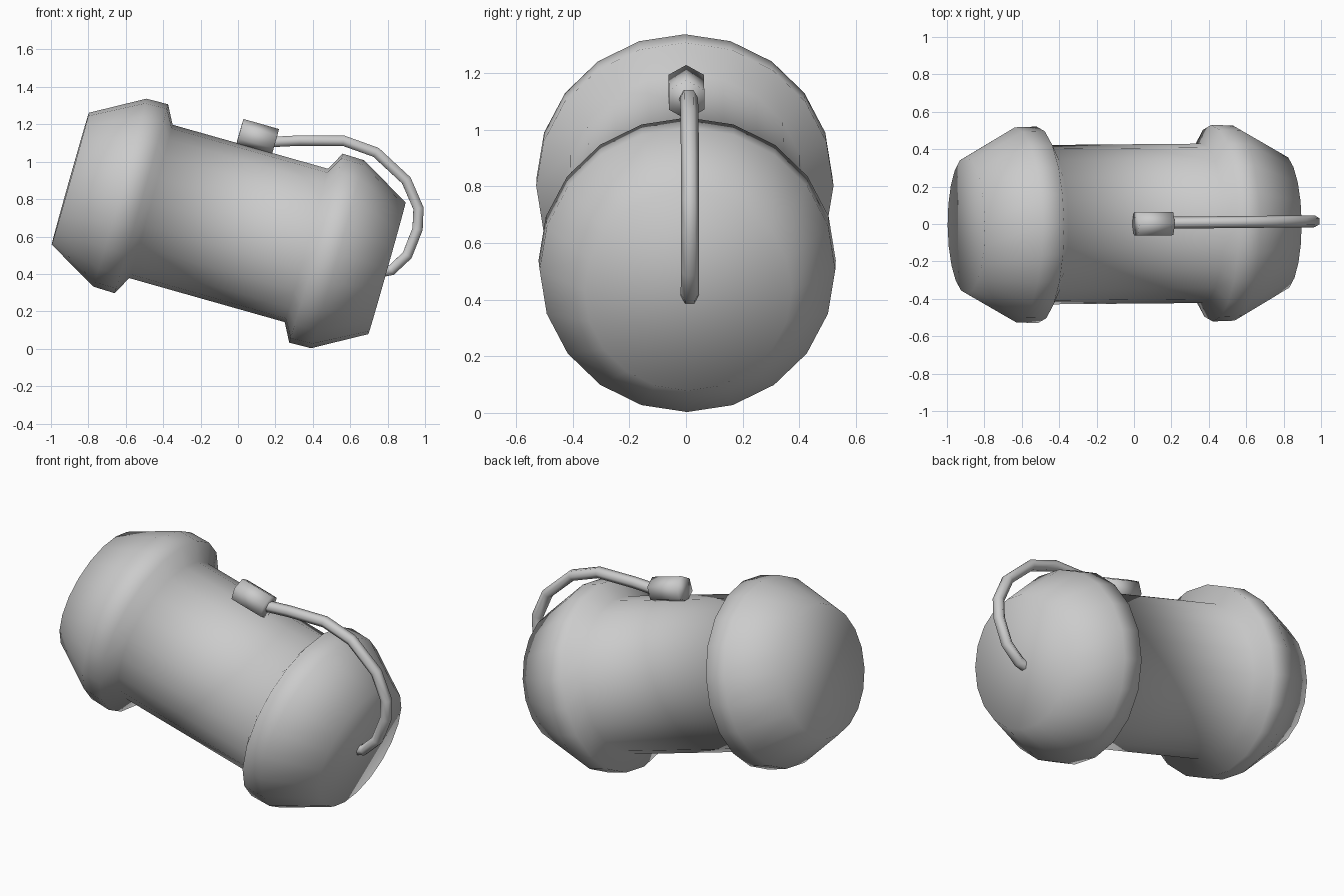
import bpy, bmesh
from math import cos, sin, pi, radians
from mathutils import Matrix

if "Cube" in bpy.data.objects:
    bpy.data.objects.remove(bpy.data.objects["Cube"])

# Tilted frame: local x runs along the barrel axis, local z is its "up"
FRAME = (Matrix.Translation((-0.05, 0, 0.67)) @ Matrix.Rotation(radians(0.5), 4, 'Z')
         @ Matrix.Rotation(radians(15.8), 4, 'Y'))


def lathe(name, profile, sides, z=0.0):
    """Revolve (axis position, radius) pairs about the local x axis, closing both ends."""
    bm = bmesh.new()
    rings = []
    for t, r in profile:
        rings.append([bm.verts.new((t, r * sin(2 * pi * i / sides),
                                    z + r * cos(2 * pi * i / sides)))
                      for i in range(sides)])
    for a, b in zip(rings, rings[1:]):
        for i in range(sides):
            j = (i + 1) % sides
            bm.faces.new((a[i], a[j], b[j], b[i]))
    bm.faces.new(rings[0])
    bm.faces.new(rings[-1])
    bmesh.ops.recalc_face_normals(bm, faces=bm.faces)
    for f in bm.faces:
        f.smooth = True
    mesh = bpy.data.meshes.new(name)
    bm.to_mesh(mesh)
    bm.free()
    ob = bpy.data.objects.new(name, mesh)
    bpy.context.collection.objects.link(ob)
    ob.matrix_world = FRAME
    return ob


# Barrel with a flared, tapered cap at each end (half profile, mirrored)
half = [(0.432, 0.426), (0.485, 0.525), (0.605, 0.522), (0.88, 0.366)]
lathe("barrel", [(-t, r) for t, r in reversed(half)] + half, 20)

# Hexagonal cable socket on top
lathe("cable_socket", [(-0.076, 0.072), (0.122, 0.072)], 6, z=0.487)

# Cable looping from the socket to the end face
path = [(0.17, 1.105), (0.33, 1.113), (0.565, 1.112), (0.738, 1.05), (0.90, 0.90),
        (0.965, 0.75), (0.96, 0.64), (0.905, 0.50), (0.82, 0.42), (0.775, 0.412)]
curve = bpy.data.curves.new("cable", 'CURVE')
curve.dimensions = '3D'
curve.bevel_depth = 0.032
curve.bevel_resolution = 1
curve.use_fill_caps = True
spline = curve.splines.new('POLY')
spline.points.add(len(path) - 1)
for p, (x, z) in zip(spline.points, path):
    p.co = (x, 0.005 + 0.01 * x, z, 1)
spline.use_smooth = True
cable = bpy.data.objects.new("cable", curve)
bpy.context.collection.objects.link(cable)
